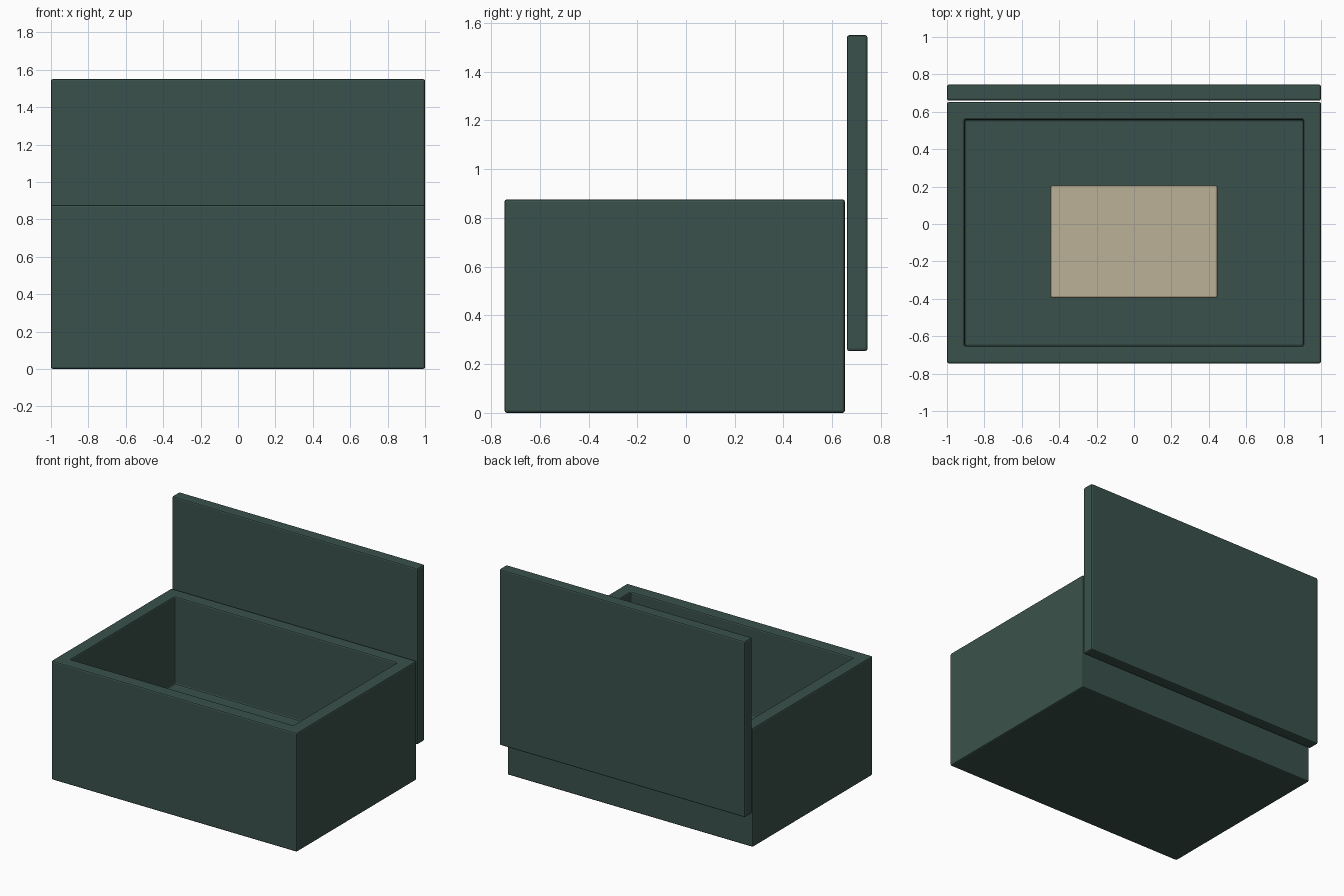
import bpy, bmesh
from mathutils import Vector

if "Cube" in bpy.data.objects:
    bpy.data.objects.remove(bpy.data.objects["Cube"])


def material(name, rgb):
    m = bpy.data.materials.new(name)
    m.diffuse_color = (*rgb, 1)
    m.use_nodes = True
    m.node_tree.nodes["Principled BSDF"].inputs["Base Color"].default_value = m.diffuse_color
    return m


GREEN = material("dark_green", (0.042, 0.083, 0.07))
TAN = material("tan", (0.5, 0.44, 0.31))


def box(name, lo, hi, mat, bevel=0.01, wall=0, floor=0):
    """Bevelled box; with wall > 0 it is hollowed from the top down to floor."""
    lo, hi = Vector(lo), Vector(hi)
    bm = bmesh.new()
    bmesh.ops.create_cube(bm, size=1)
    for v in bm.verts:
        v.co = Vector(((v.co[i] + 0.5) * (hi[i] - lo[i]) + lo[i]) for i in range(3))
    if wall:
        bm.normal_update()
        top = max(bm.faces, key=lambda f: f.calc_center_median().z)
        bmesh.ops.inset_region(bm, faces=[top], thickness=wall, use_even_offset=True)
        # a second zero-depth inset becomes the cavity floor
        ext = bmesh.ops.extrude_face_region(bm, geom=[top])
        for v in ext["geom"]:
            if isinstance(v, bmesh.types.BMVert):
                v.co.z = floor
        if top.is_valid:
            bmesh.ops.delete(bm, geom=[top], context="FACES_ONLY")
        bmesh.ops.recalc_face_normals(bm, faces=bm.faces[:])
    me = bpy.data.meshes.new(name)
    bm.to_mesh(me)
    bm.free()
    me.materials.append(mat)
    ob = bpy.data.objects.new(name, me)
    bpy.context.collection.objects.link(ob)
    mod = ob.modifiers.new("bevel", "BEVEL")
    mod.width = bevel
    mod.segments = 2
    mod.limit_method = "ANGLE"
    return ob


# Hollow body with a raised floor
box("box_body", (-1, -0.745, 0), (1, 0.652, 0.876), GREEN, wall=0.094, floor=0.23)
# Lid standing upright behind the body
box("open_lid", (-1, 0.66, 0.254), (1, 0.745, 1.55), GREEN)
# Flat block lying on the cavity floor
box("inner_block", (-0.447, -0.395, 0.22), (0.447, 0.205, 0.31), TAN)
